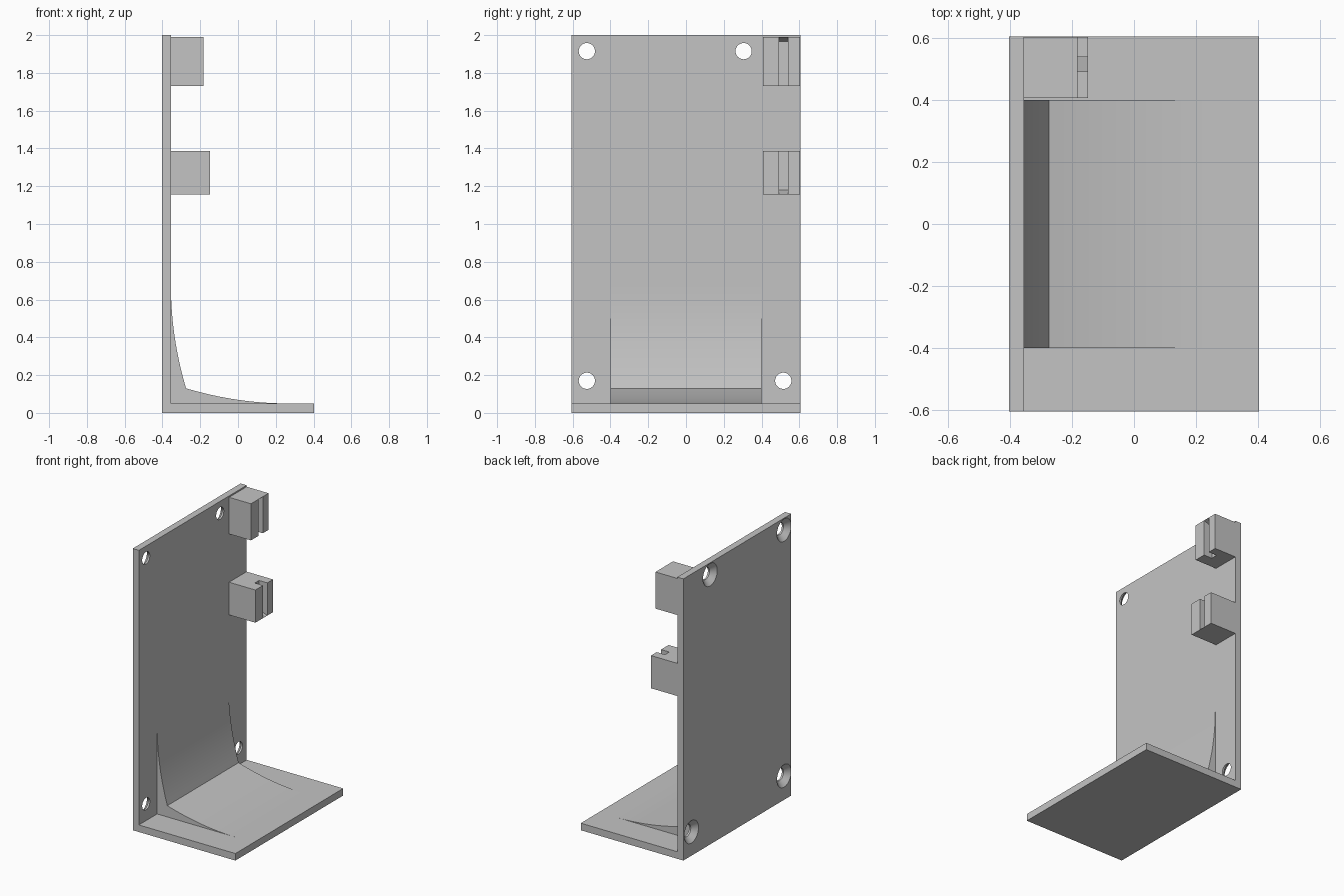
import bpy, bmesh, math
from mathutils import Matrix, Vector

old = bpy.data.objects.get("Cube")
if old:
    bpy.data.objects.remove(old, do_unlink=True)

GREY = (0.55, 0.55, 0.55, 1)
grey = bpy.data.materials.new("plain grey")
grey.use_nodes = True
grey.diffuse_color = GREY
grey.node_tree.nodes["Principled BSDF"].inputs["Base Color"].default_value = GREY

BACK, WALL, FRONT = -0.403, -0.355, 0.403   # x of back face, inner face, front edge
FLOOR, SIDE, TOP = 0.05, 0.605, 2.0


def finish(name, bm):
    bmesh.ops.recalc_face_normals(bm, faces=bm.faces)
    mesh = bpy.data.meshes.new(name)
    bm.to_mesh(mesh)
    bm.free()
    mesh.materials.append(grey)
    obj = bpy.data.objects.new(name, mesh)
    bpy.context.collection.objects.link(obj)
    return obj


def prism(name, profile, y0, y1):
    """Extrude an x-z profile along y."""
    bm = bmesh.new()
    face = bm.faces.new([bm.verts.new((x, y0, z)) for x, z in profile])
    new = bmesh.ops.extrude_face_region(bm, geom=[face])["geom"]
    bmesh.ops.translate(bm, vec=Vector((0, y1 - y0, 0)),
                        verts=[v for v in new if isinstance(v, bmesh.types.BMVert)])
    return finish(name, bm)


def select(obj):
    bpy.ops.object.select_all(action="DESELECT")
    obj.select_set(True)
    bpy.context.view_layer.objects.active = obj


def cut(obj, cutter):
    cutter.hide_render = True
    mod = obj.modifiers.new("cut", "BOOLEAN")
    mod.operation, mod.solver, mod.object = "DIFFERENCE", "EXACT", cutter
    select(obj)
    bpy.ops.object.modifier_apply(modifier=mod.name)
    bpy.data.objects.remove(cutter, do_unlink=True)


# L-shaped body: upright plate and base
body = prism("bracket_body", [(BACK, 0), (FRONT, 0), (FRONT, FLOOR), (WALL, FLOOR),
                              (WALL, TOP), (BACK, TOP)], -SIDE, SIDE)

# Countersunk screw holes, wide at the back
HOLE, SINK, DEPTH = 0.043, 0.08, 0.035
for y, z in [(-0.525, 1.915), (0.305, 1.915), (-0.525, 0.17), (0.515, 0.17)]:
    bm = bmesh.new()
    rings = []
    for x, r in [(BACK - 0.01, SINK), (BACK, SINK), (BACK + DEPTH, HOLE), (WALL + 0.02, HOLE)]:
        ring = bmesh.ops.create_circle(bm, segments=40, radius=r)["verts"]
        bmesh.ops.transform(bm, verts=ring, matrix=Matrix.Translation((x, y, z))
                            @ Matrix.Rotation(math.pi / 2, 4, "Y"))
        rings.append(ring)
    for a, b in zip(rings, rings[1:]):
        for i in range(len(a)):
            j = (i + 1) % len(a)
            bm.faces.new((a[i], a[j], b[j], b[i]))
    bm.faces.new(rings[0])
    bm.faces.new(rings[-1])
    cut(body, finish("hole_cutter", bm))

# Curved corner brace: two shallow sweeps meeting at a ridge
RISE, REACH, N = 0.08, 0.62, 16
sweep = [(RISE * (i / N) ** 2, REACH + (RISE - REACH) * i / N) for i in range(N + 1)]
sweep += [(b, a) for a, b in reversed(sweep[:-1])]
brace = prism("corner_brace", [(WALL - 0.01, FLOOR - 0.01)] +
              [(WALL + a, FLOOR + b) for a, b in sweep], -0.4, 0.4)


# Slotted clips, one open at the top and one open at the bottom
def clip(name, x, z_open, z_closed):
    s = 1 if z_open > z_closed else -1
    obj = prism(name, [(WALL - 0.005, z_closed), (x, z_closed), (x, z_open),
                       (WALL - 0.005, z_open)], 0.407, SIDE - 0.001)
    inner, over = x - 0.065, 0.02
    cut(obj, prism("slot_cutter", [(inner, z_closed + s * 0.025), (x, z_closed + s * 0.001),
                                   (x + over, z_closed + s * 0.001),
                                   (x + over, z_open + s * over),
                                   (inner, z_open + s * over)], 0.492, 0.54))
    return obj


upper = clip("upper_clip", -0.183, 1.73, 1.99)
lower = clip("lower_clip", -0.148, 1.387, 1.155)

for obj in (body, brace, upper, lower):
    select(obj)
    bpy.ops.object.shade_smooth_by_angle(angle=math.radians(25))
